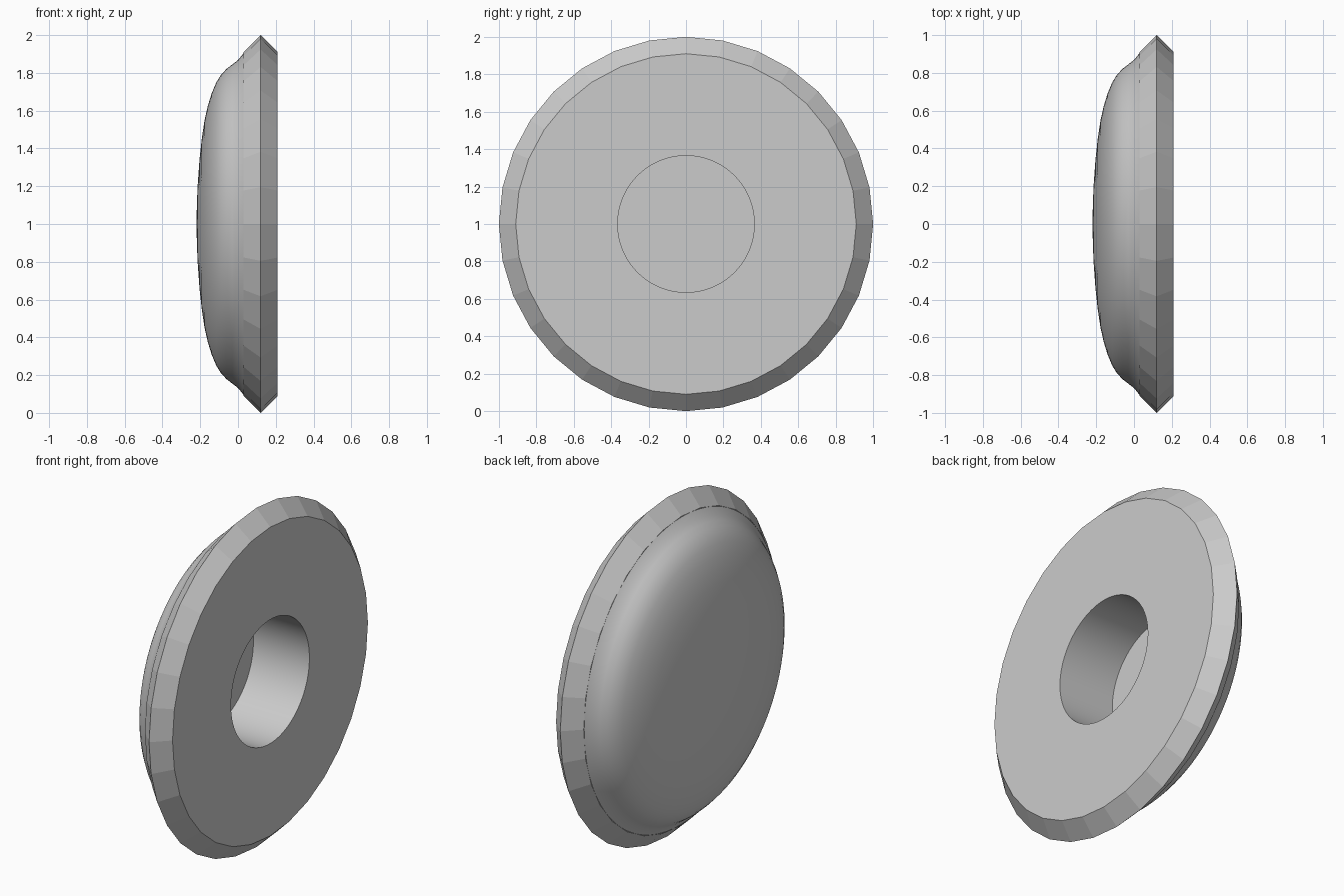
import bpy, bmesh
from math import sin, cos, tau

cube = bpy.data.objects.get("Cube")
if cube:
    bpy.data.objects.remove(cube, do_unlink=True)

RIM_SIDES = 32
ROUND_SIDES = RIM_SIDES * 4
FRONT_X, HOLE_R, HOLE_FLOOR_X = 0.21, 0.365, -0.155

grey = bpy.data.materials.new("plain_grey")
grey.use_nodes = True
colour = (0.6, 0.6, 0.6, 1)
grey.diffuse_color = colour
grey.node_tree.nodes["Principled BSDF"].inputs["Base Color"].default_value = colour


def ring(bm, x, r, sides):
    """Circle of vertices around the x axis."""
    return [bm.verts.new((x, r * cos(tau * i / sides), 1 + r * sin(tau * i / sides)))
            for i in range(sides)]


def bridge(bm, a, b, smooth):
    """Quads between two rings of equal count."""
    n = len(a)
    for i in range(n):
        j = (i + 1) % n
        bm.faces.new((a[i], a[j], b[j], b[i])).smooth = smooth


def finish(name, bm):
    mesh = bpy.data.meshes.new(name)
    bm.to_mesh(mesh)
    bm.free()
    mesh.materials.append(grey)
    obj = bpy.data.objects.new(name, mesh)
    bpy.context.collection.objects.link(obj)
    return obj


# Faceted rim with a flat front face and a round socket
bm = bmesh.new()
rim = [ring(bm, x, r, RIM_SIDES)
       for x, r in ((FRONT_X, 0.91), (0.12, 1.0), (0.03, 0.91), (0.03, 0.87))]
for outer, inner in zip(rim, rim[1:]):
    bridge(bm, inner, outer, False)

mouth = ring(bm, FRONT_X, HOLE_R, ROUND_SIDES)
step = ROUND_SIDES // RIM_SIDES
for i in range(RIM_SIDES):
    arc = [mouth[(i * step + k) % ROUND_SIDES] for k in range(step, -1, -1)]
    bm.faces.new([rim[0][i], rim[0][(i + 1) % RIM_SIDES]] + arc)

floor = ring(bm, HOLE_FLOOR_X, HOLE_R, ROUND_SIDES)
bridge(bm, mouth, floor, True)
bm.faces.new(floor)
for edge in bm.edges:
    # Keep the socket's mouth and floor edges crisp
    if len(edge.link_faces) == 2 and edge.link_faces[0].smooth != edge.link_faces[1].smooth:
        edge.smooth = False
finish("rim_and_socket", bm)

# Smooth rounded cap
bm = bmesh.new()
profile = ((0.03, 0.905), (0.0, 0.868), (-0.03, 0.845), (-0.06, 0.822),
           (-0.09, 0.79), (-0.115, 0.75), (-0.14, 0.69), (-0.16, 0.625),
           (-0.177, 0.55), (-0.192, 0.45), (-0.204, 0.34), (-0.214, 0.2),
           (-0.218, 0.09))
rings = [ring(bm, x, r, ROUND_SIDES) for x, r in profile]
for a, b in zip(rings, rings[1:]):
    bridge(bm, b, a, True)
tip = bm.verts.new((-0.22, 0, 1))
for i in range(ROUND_SIDES):
    bm.faces.new((rings[-1][i], tip, rings[-1][(i + 1) % ROUND_SIDES])).smooth = True
bmesh.ops.recalc_face_normals(bm, faces=bm.faces)
# The open shell must face away from the rim
bm.normal_update()
if tip.normal.x > 0:
    bmesh.ops.reverse_faces(bm, faces=bm.faces)
finish("rounded_cap", bm)

# Consistent outward normals on the rim
mesh = bpy.data.objects["rim_and_socket"].data
bm = bmesh.new()
bm.from_mesh(mesh)
bmesh.ops.recalc_face_normals(bm, faces=bm.faces)
bm.normal_update()
front = min(bm.faces, key=lambda f: abs(f.calc_center_median().x - FRONT_X))
if front.normal.x < 0:
    bmesh.ops.reverse_faces(bm, faces=bm.faces)
bm.to_mesh(mesh)
bm.free()
